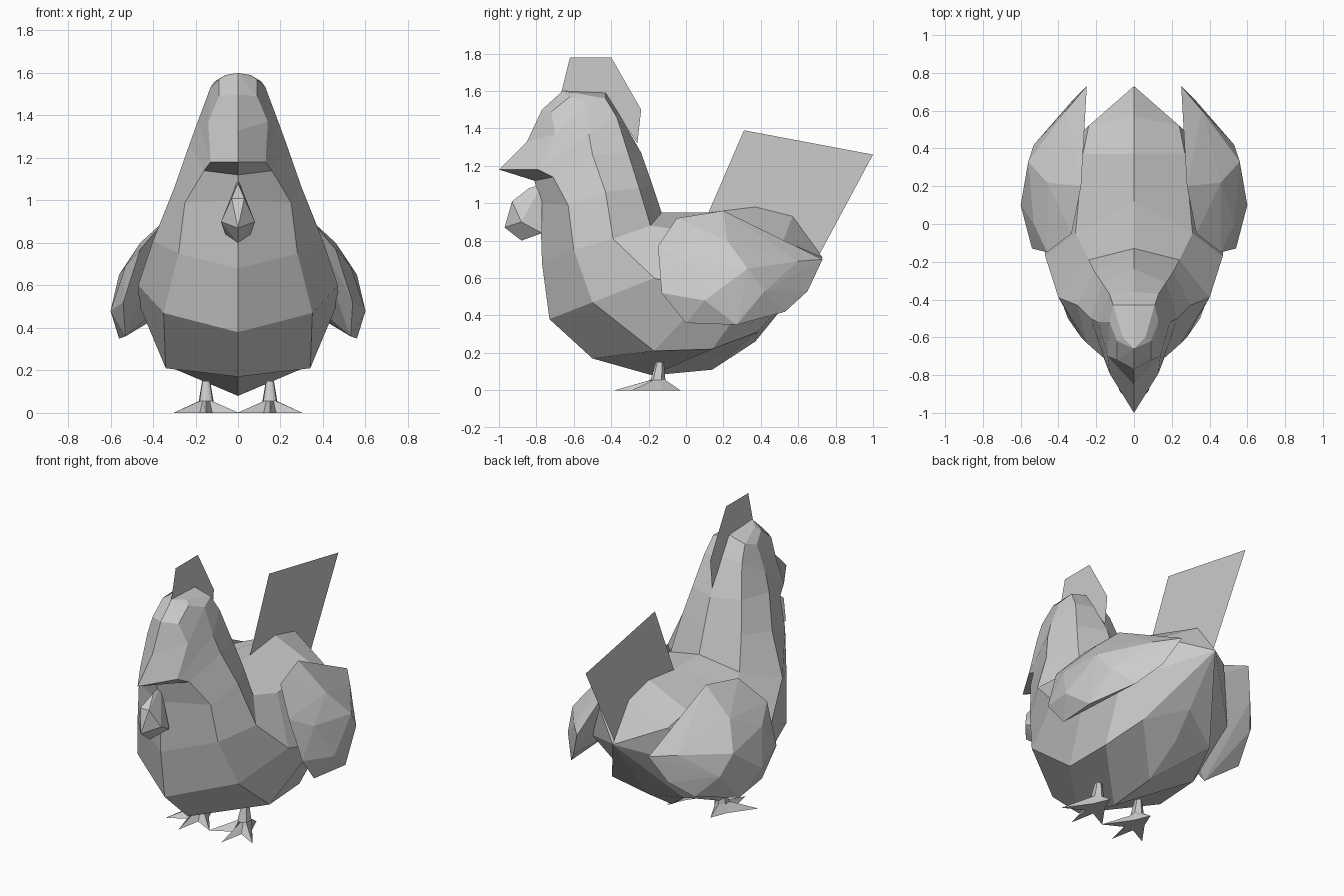
import bpy, bmesh
from math import sin, cos, radians

if "Cube" in bpy.data.objects:
    bpy.data.objects.remove(bpy.data.objects["Cube"])


def finish(bm, name, mirror=False):
    bmesh.ops.remove_doubles(bm, verts=bm.verts, dist=0.0005)
    bmesh.ops.recalc_face_normals(bm, faces=bm.faces)
    me = bpy.data.meshes.new(name)
    bm.to_mesh(me)
    bm.free()
    ob = bpy.data.objects.new(name, me)
    bpy.context.collection.objects.link(ob)
    if mirror:
        m = ob.modifiers.new("mirror", 'MIRROR')
        m.use_clip = True
    return ob


def loft(rings, name):
    """Half shell between matching rings, mirrored across x."""
    bm = bmesh.new()
    rows = [[bm.verts.new(p) for p in r] for r in rings]
    for a, b in zip(rows, rows[1:]):
        for i in range(len(a) - 1):
            q = [a[i], a[i + 1], b[i + 1], b[i]]
            keep = []
            for v in q:
                if all((v.co - k.co).length > 0.0005 for k in keep):
                    keep.append(v)
            if len(keep) > 2:
                bm.faces.new(keep)
    return finish(bm, name, True)


def hull(points, name, mirror=False):
    bm = bmesh.new()
    for p in points:
        bm.verts.new(p)
    res = bmesh.ops.convex_hull(bm, input=bm.verts)
    loose = [v for v in bm.verts if not v.link_faces]
    bmesh.ops.delete(bm, geom=loose, context='VERTS')
    return finish(bm, name, mirror)


def flat_panel(profile, name):
    bm = bmesh.new()
    bm.faces.new([bm.verts.new((0, y, z)) for y, z in profile])
    return finish(bm, name)


# Body: rings run front centre, front edge, side, back edge, back centre
tip, crown = (0, .73, .71), (0, -.66, 1.6)
rings = [
    [crown] * 5,
    [(0, -.77, 1.5), (.09, -.72, 1.49), (.09, -.62, 1.57), (.06, -.6, 1.59), crown],
    [(0, -.85, 1.33), (.14, -.70, 1.37), (.13, -.52, 1.53), (.11, -.43, 1.56), (0, -.43, 1.59)],
    [(0, -1, 1.18), (.13, -.79, 1.18), (.19, -.52, 1.37), (.13, -.37, 1.46), (0, -.36, 1.48)],
    [(0, -.81, 1.12), (.16, -.71, 1.14), (.23, -.50, 1.26), (.17, -.31, 1.27), (0, -.24, 1.27)],
    [(0, -.78, 1.0), (.25, -.63, .99), (.30, -.43, 1.06), (.21, -.25, 1.08), (0, -.18, 1.10)],
    [(0, -.77, .68), (.28, -.60, .75), (.40, -.39, .81), (.24, -.19, .88), (0, -.13, .95)],
    [(0, -.73, .38), (.35, -.50, .47), (.47, -.17, .60), (.31, -.05, .86), (0, .12, .95)],
    [(0, -.50, .17), (.34, -.17, .21), (.47, .12, .52), (.27, .37, .86), (0, .37, .98)],
    [(0, -.18, .08), (.33, .14, .22), (.40, .36, .52), (.24, .52, .80), (0, .57, .93)],
    [(0, .14, .11), (.25, .38, .31), tip, tip, tip],
    [(0, .37, .26), (0, .50, .42), tip, tip, tip],
]
loft(rings, "body")

# Wings: flat inner side, faceted outer bulge
wing = [
    (.46, -.15, .77), (.33, -.05, .92), (.28, .20, .96), (.25, .73, .70),
    (.33, .65, .53), (.43, .53, .42), (.56, .27, .35), (.53, 0, .36),
    (.54, -.13, .52), (.53, 0, .69), (.60, .10, .48), (.46, .22, .80),
    (.56, .33, .65), (.53, .42, .53), (.36, .60, .69),
]
hull(wing, "wing", True)

# Comb and tail: single flat sheets
flat_panel([(-.67, 1.58), (-.62, 1.78), (-.40, 1.78), (-.24, 1.5),
            (-.26, 1.32), (-.43, 1.57)], "comb")
flat_panel([(.12, .95), (.31, 1.39), (1, 1.26), (.71, .72), (.57, .92), (.37, .97)], "tail")

# Wattle
hull([(0, -.77, 1.10), (0, -.84, 1.08), (.03, -.93, 1.01), (-.03, -.93, 1.01),
      (.08, -.88, .90), (-.08, -.88, .90), (0, -.97, .87), (0, -.88, .80),
      (.06, -.77, .84), (-.06, -.77, .84)], "wattle")

# Feet: star of four toes rising to a short ankle
bm = bmesh.new()
cx, cy = .15, -.16
star = [(90, .13), (150, .05), (220, .20), (245, .07),
        (270, .22), (295, .07), (320, .20), (30, .05)]
levels = [[], [], []]
for a, r in star:
    c, s = cos(radians(a)), sin(radians(a))
    levels[0].append(bm.verts.new((cx + r * c, cy + r * s, 0)))
    levels[1].append(bm.verts.new((cx + .04 * c, cy + .01 + .04 * s, .055)))
    levels[2].append(bm.verts.new((cx + .022 * c, cy + .02 + .022 * s, .15)))
for lo, hi in zip(levels, levels[1:]):
    for i in range(8):
        j = (i + 1) % 8
        bm.faces.new([lo[i], lo[j], hi[j], hi[i]])
bm.faces.new(levels[0][::-1])
bm.faces.new(levels[2])
finish(bm, "foot", True)
